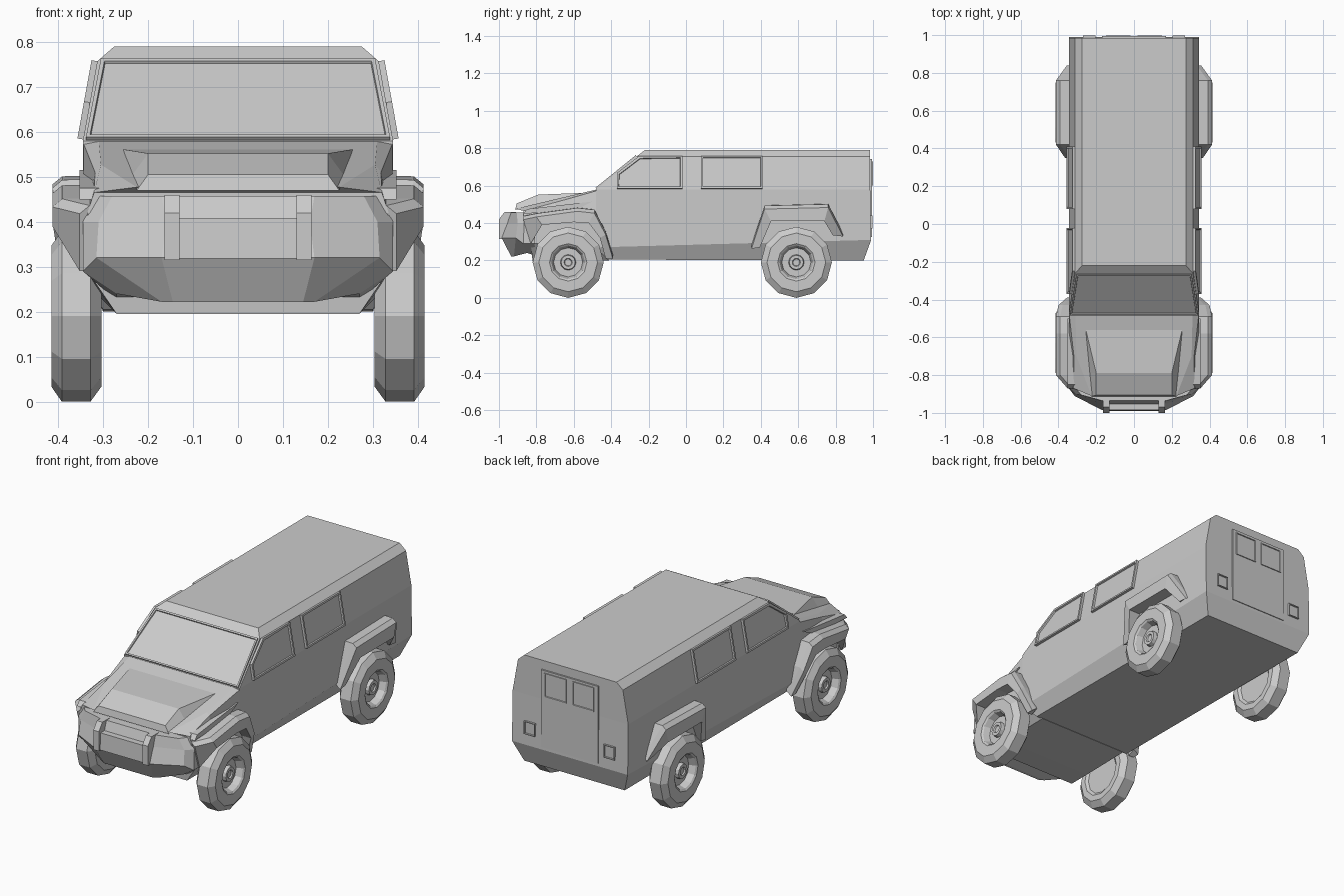
import bpy, bmesh, math
from mathutils import Vector

if "Cube" in bpy.data.objects:
    bpy.data.objects.remove(bpy.data.objects["Cube"])

grey = bpy.data.materials.new("body_grey")
grey.diffuse_color = (0.6, 0.6, 0.6, 1)
grey.use_nodes = True
grey.node_tree.nodes["Principled BSDF"].inputs["Base Color"].default_value = grey.diffuse_color


def finish(bm, name, mirror=False, recalc=True):
    if recalc:
        bmesh.ops.recalc_face_normals(bm, faces=bm.faces[:])
    me = bpy.data.meshes.new(name)
    bm.to_mesh(me)
    bm.free()
    me.materials.append(grey)
    ob = bpy.data.objects.new(name, me)
    bpy.context.collection.objects.link(ob)
    if mirror:
        ob.modifiers.new("mirror", 'MIRROR').use_axis[0] = True
    return ob


def symmetric_loft(name, rings):
    """Loft half sections (x, y, z) mirrored in x; caps are strips of quads."""
    bm = bmesh.new()
    R = [[bm.verts.new(p) for p in r] for r in rings]
    L = [[bm.verts.new((-p[0], p[1], p[2])) for p in r] for r in rings]
    n = len(rings[0])
    for a in range(len(rings) - 1):
        for S in (R, L):
            for i in range(n - 1):
                bm.faces.new((S[a][i], S[a + 1][i], S[a + 1][i + 1], S[a][i + 1]))
        for i in (0, n - 1):
            bm.faces.new((R[a][i], R[a + 1][i], L[a + 1][i], L[a][i]))
    for a in (0, len(rings) - 1):
        for i in range(n - 1):
            bm.faces.new((R[a][i], R[a][i + 1], L[a][i + 1], L[a][i]))
    return finish(bm, name)


def closed_loft(name, rings, mirror=True):
    """Loft closed sections with end caps."""
    bm = bmesh.new()
    V = [[bm.verts.new(p) for p in r] for r in rings]
    n = len(rings[0])
    for a, b in zip(V, V[1:]):
        for i in range(n):
            j = (i + 1) % n
            bm.faces.new((a[i], a[j], b[j], b[i]))
    bm.faces.new(V[0])
    bm.faces.new(V[-1])
    return finish(bm, name, mirror)


def panel(name, pts, out, t, frame, mirror=False):
    """Raised plate with a recessed pane inside a frame."""
    bm = bmesh.new()
    pts = [Vector(p) for p in pts]
    n = (pts[1] - pts[0]).cross(pts[2] - pts[1]).normalized()
    if n.dot(Vector(out)) < 0:
        pts.reverse()
        n = -n
    base = [bm.verts.new(p - n * 0.004) for p in pts]
    tops = [bm.verts.new(p + n * t) for p in pts]
    for i in range(len(pts)):
        j = (i + 1) % len(pts)
        bm.faces.new((base[i], base[j], tops[j], tops[i]))
    face = bm.faces.new(tops)
    bm.normal_update()
    if frame:
        bmesh.ops.inset_region(bm, faces=[face], thickness=frame)
        bm.normal_update()
        bmesh.ops.inset_region(bm, faces=[face], thickness=0.002, depth=-t * 0.7)
    return finish(bm, name, mirror, recalc=False)


# Cabin shell
symmetric_loft("cabin", [
    [(.275, .985, .79), (.313, .985, .757), (.345, .985, .58), (.345, .99, .31), (.30, .95, .20)],
    [(.275, -.22, .79), (.313, -.263, .757), (.345, -.48, .58), (.345, -.48, .27), (.30, -.42, .205)]])

# Hood, nose and raised hood dome
symmetric_loft("hood", [
    [(.31, -.475, .58), (.344, -.47, .575), (.344, -.47, .42), (.344, -.47, .27), (.27, -.41, .20)],
    [(.305, -.70, .527), (.318, -.70, .51), (.344, -.70, .42), (.344, -.70, .29), (.27, -.70, .195)],
    [(.225, -.91, .477), (.32, -.87, .465), (.335, -.87, .42), (.335, -.83, .29), (.27, -.82, .195)]])
symmetric_loft("hood_dome", [
    [(.255, -.56, .561), (.257, -.56, .54)],
    [(.20, -.79, .552), (.238, -.79, .50)],
    [(.20, -.905, .505), (.225, -.913, .47)]])

# Headlamp wedge along each front side
wedge = [(-.87, .45), (-.85, .475), (-.50, .515), (-.60, .465)]
closed_loft("headlamp_wedge", [[(.30, y, z) for y, z in wedge], [(.352, y, z) for y, z in wedge]])

# Front bumper
symmetric_loft("front_bumper", [
    [(.17, -.935, .457), (.28, -.905, .457), (.315, -.86, .457), (.315, -.78, .457)],
    [(.16, -.955, .40), (.31, -.90, .40), (.345, -.865, .40), (.345, -.80, .40)],
    [(.17, -.985, .32), (.315, -.91, .32), (.345, -.87, .29), (.345, -.81, .29)],
    [(.145, -.935, .222), (.17, -.92, .222), (.27, -.85, .24), (.27, -.80, .225)]])

# Bumper guard: two posts and a bar
post = [(-.91, .315), (-1.0, .315), (-1.0, .42), (-.97, .46), (-.91, .46)]
closed_loft("guard_post", [[(.13, y, z) for y, z in post], [(.163, y, z) for y, z in post]])
bar = [(-.93, .318), (-.99, .318), (-.985, .408), (-.93, .408)]
closed_loft("guard_bar", [[(x, y, z) for y, z in bar] for x in (-.135, .135)], mirror=False)


# Fender flares: stations of outer edge, reach in x, inner edge
def fender(name, stations):
    closed_loft(name, [[(.325, py, pz + .008), (xo - .022, py, pz + .006), (xo, py, pz - .012),
                        (xo, qy, qz), (.325, qy, qz)]
                       for py, pz, xo, qy, qz in stations])


fender("front_fender", [(-.87, .43, .352, -.83, .29), (-.80, .445, .413, -.77, .39),
                        (-.58, .475, .413, -.60, .405), (-.49, .465, .413, -.52, .40),
                        (-.43, .35, .40, -.46, .32), (-.39, .22, .355, -.43, .21)])
fender("rear_fender", [(.35, .275, .365, .395, .27), (.42, .487, .413, .455, .41),
                       (.76, .495, .413, .74, .41), (.84, .34, .355, .785, .335)])


# Side windows, lying on the sloped upper side
def side_window(name, yz):
    panel(name, [(.345 - (z - .58) * .032 / .177, y, z) for y, z in yz], (1, 0, 0), .013, .014, True)


side_window("front_side_window", [(-.37, .583), (-.02, .583), (-.02, .757), (-.25, .757), (-.37, .665)])
side_window("rear_side_window", [(.08, .583), (.41, .583), (.41, .757), (.08, .757)])

# Windshield
panel("windshield", [(-.338, -.478, .582), (.338, -.478, .582), (.305, -.263, .756), (-.305, -.263, .756)],
      (0, -1, 1), .009, .012)


# Rear door, its windows and the tail lamps
def rear_plate(name, x0, x1, z0, z1, y, t, frame, mirror=False):
    panel(name, [(x0, y, z0), (x1, y, z0), (x1, y, z1), (x0, y, z1)], (0, 1, 0), t, frame, mirror)


rear_plate("rear_door", -.17, .17, .325, .742, .988, .006, 0)
rear_plate("rear_door_window", .018, .148, .60, .73, .992, .007, .008, True)
rear_plate("tail_lamp", .205, .27, .37, .44, .988, .010, .006, True)

# Wheels: 12-sided lathe, same profile on every corner
profile = [(.315, 0), (.315, .11), (.304, .125), (.304, .157), (.328, .19), (.392, .19), (.415, .157),
           (.415, .10), (.408, .09), (.375, .078), (.375, .042), (.395, .038), (.395, .022), (.388, .018), (.388, 0)]
for name, cy in (("front_wheel", -.63), ("rear_wheel", .59)):
    bm = bmesh.new()
    vs = [bm.verts.new((x, cy, .19 - r)) for x, r in profile]
    edges = [bm.edges.new(e) for e in zip(vs, vs[1:])]
    bmesh.ops.spin(bm, geom=vs + edges, cent=(0, cy, .19), axis=(1, 0, 0),
                   angle=math.tau, steps=12, use_duplicate=False)
    bmesh.ops.remove_doubles(bm, verts=bm.verts[:], dist=1e-4)
    finish(bm, name, True)
